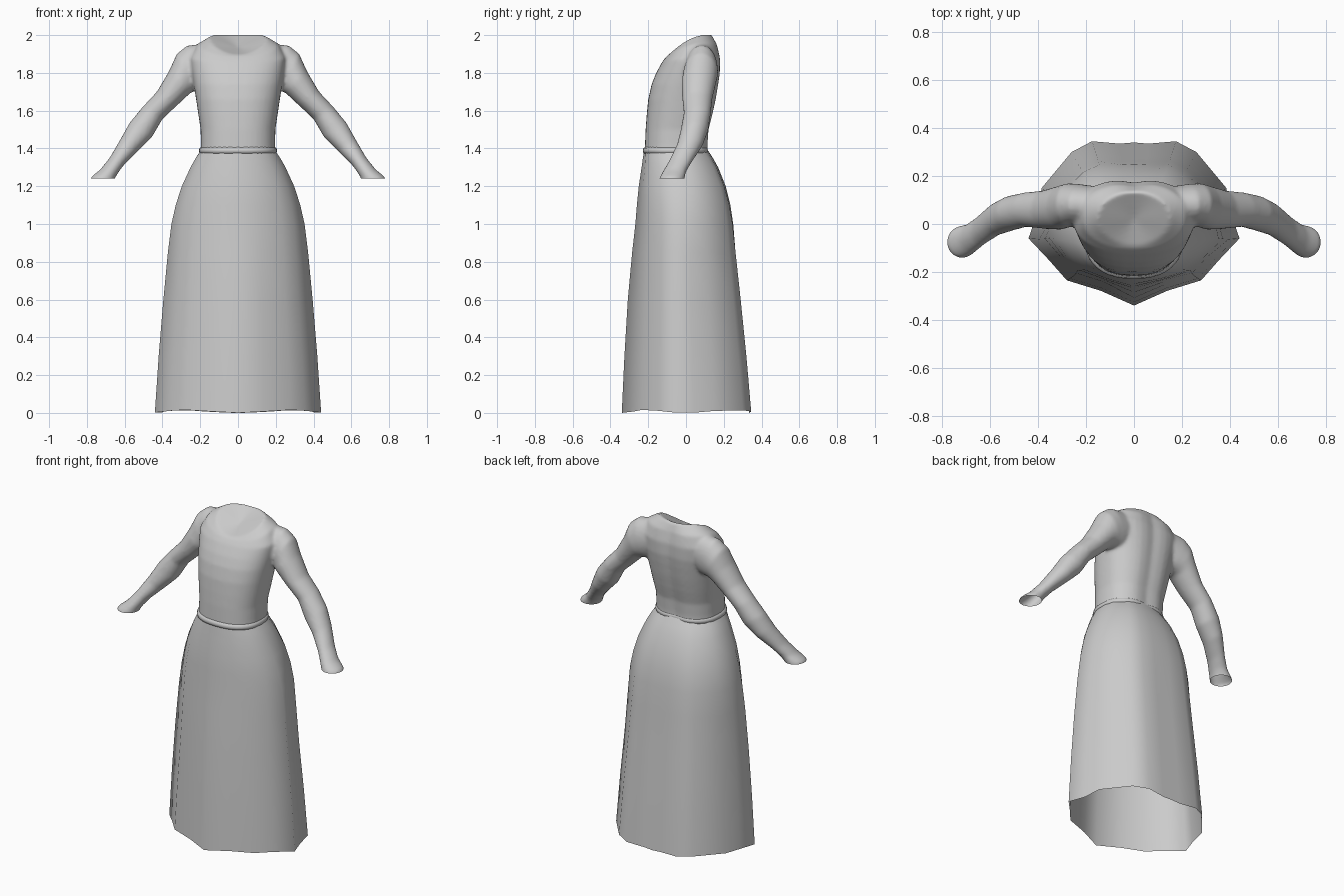
import bpy, bmesh, math
from mathutils import Vector

if "Cube" in bpy.data.objects:
    bpy.data.objects.remove(bpy.data.objects["Cube"])

cloth = bpy.data.materials.new("grey_cloth")
cloth.diffuse_color = (0.6, 0.6, 0.6, 1)
cloth.use_nodes = True
cloth.node_tree.nodes["Principled BSDF"].inputs["Base Color"].default_value = cloth.diffuse_color


def loft(bm, rings, cap_start=False, cap_end=False, tip=None):
    rows = [[bm.verts.new(p) for p in r] for r in rings]
    n = len(rows[0])
    for a, b in zip(rows, rows[1:]):
        for i in range(n):
            j = (i + 1) % n
            bm.faces.new((a[i], a[j], b[j], b[i]))
    if cap_start:
        bm.faces.new(rows[0][::-1])
    if cap_end:
        bm.faces.new(rows[-1])
    if tip:
        c = bm.verts.new(tip)
        for i in range(n):
            bm.faces.new((rows[-1][i], rows[-1][(i + 1) % n], c))


def make(name, bm):
    bmesh.ops.recalc_face_normals(bm, faces=bm.faces)
    me = bpy.data.meshes.new(name)
    bm.to_mesh(me)
    bm.free()
    ob = bpy.data.objects.new(name, me)
    bpy.context.collection.objects.link(ob)
    me.materials.append(cloth)
    me.polygons.foreach_set("use_smooth", [True] * len(me.polygons))
    return ob


def body_ring(w, yf, yb, zf, zs=None, zb=None, e=0.85, n=40):
    # oval section whose front, sides and back may sit at different heights
    zs, zb = zs or zf, zb or zf
    pts = []
    for i in range(n):
        a = 2 * math.pi * i / n
        c, s = math.cos(a), math.sin(a)
        x = w * math.copysign(abs(c) ** e, c)
        u = math.copysign(abs(s) ** e, s)
        y = (yf + yb) / 2 + (yb - yf) / 2 * u
        z = zs + (zb - zf) / 2 * u + ((zb + zf) / 2 - zs) * u * u
        if u > 0 and zf < 1.95 and w > 0.16:      # spine groove
            y -= 0.014 * math.exp(-(x / 0.05) ** 2)
        pts.append((x, y, z))
    return pts


# bodice: torso with shallow neck dish
bm = bmesh.new()
torso = [(.200, -.220, .122, 1.33), (.197, -.217, .122, 1.42), (.198, -.214, .128, 1.50),
         (.210, -.208, .148, 1.58), (.222, -.200, .165, 1.66), (.235, -.182, .178, 1.74),
         (.245, -.158, .186, 1.80), (.255, -.125, .186, 1.86, 1.88, 1.88),
         (.215, -.103, .170, 1.888, 1.95, 1.95),
         (.152, -.090, .135, 1.897, 1.982, 2.005, 1.0)]
rings = []
for t in torso:
    t = list(t) + [None] * (6 - len(t))
    rings.append(body_ring(*t))
loft(bm, rings, cap_start=True, tip=(0, .02, 1.935))

# sleeves: upper x,z / lower x,z / y centre / y half depth
sleeve = [(.17, 1.955, .12, 1.74, .085, .070), (.27, 1.945, .19, 1.71, .082, .085),
          (.325, 1.90, .225, 1.705, .078, .092), (.365, 1.81, .25, 1.695, .068, .092),
          (.43, 1.70, .32, 1.63, .060, .080), (.505, 1.62, .40, 1.555, .060, .072),
          (.575, 1.535, .455, 1.46, .045, .073), (.622, 1.45, .53, 1.385, .020, .068),
          (.68, 1.35, .60, 1.317, -.028, .062), (.73, 1.288, .635, 1.27, -.060, .062),
          (.777, 1.25, .652, 1.24, -.074, .067), (.79, 1.205, .66, 1.195, -.08, .067)]
for side in (-1, 1):
    rings = []
    for xu, zu, xl, zl, yc, h in sleeve:
        ring = []
        for i in range(24):
            a = 2 * math.pi * i / 24
            c, s = math.cos(a), math.sin(a)
            ring.append((side * ((xu + xl) / 2 + (xu - xl) / 2 * c), yc + h * s,
                         (zu + zl) / 2 + (zu - zl) / 2 * c))
        rings.append(ring)
    loft(bm, rings, True, True)
raw = make("bodice_and_sleeves", bm)

# blend torso and sleeves into one garment
m = raw.modifiers.new("blend", 'REMESH')
m.mode = 'VOXEL'
m.voxel_size = 0.010
m = raw.modifiers.new("soften", 'SMOOTH')
m.factor = 0.5
m.iterations = 6
dg = bpy.context.evaluated_depsgraph_get()
bm = bmesh.new()
bm.from_mesh(bpy.data.meshes.new_from_object(raw.evaluated_get(dg)))
bpy.data.objects.remove(raw)
# open the cuffs and the hidden waist end
bmesh.ops.bisect_plane(bm, geom=bm.verts[:] + bm.edges[:] + bm.faces[:],
                       plane_co=(0, 0, 1.24), plane_no=(0, 0, 1), clear_inner=True)
low = [f for f in bm.faces if abs(f.calc_center_median().x) < .35
       and f.calc_center_median().z < 1.37]
bmesh.ops.delete(bm, geom=low, context='FACES')
make("bodice_and_sleeves", bm)

# waistband
bm = bmesh.new()
loft(bm, [body_ring(.198 + d, -.220 - d, .116 + d, z) for d, z in
          ((-.004, 1.372), (.006, 1.376), (.009, 1.388), (.006, 1.402), (-.006, 1.408))])
make("waistband", bm)

# skirt: oval at the waist turning into a folded hem outline
half = [(0, -.34), (.14, -.278), (.28, -.235), (.355, -.15), (.44, -.06), (.405, .04),
        (.385, .15), (.26, .30), (.175, .345), (.06, .335), (0, .34)]
hem = half + [(-x, y) for x, y in half[-2:0:-1]]
levels = [(1.39, .198, -.222, .116), (1.35, .226, -.228, .142), (1.30, .254, -.235, .170),
          (1.20, .300, -.250, .210), (1.10, .332, -.260, .235), (1.00, .354, -.268, .250),
          (.85, .372, -.285, .262), (.60, .395, -.308, .285), (.30, .420, -.326, .315),
          (.008, .44, -.34, .34)]
rings = []
for z, w, yf, yb in levels:
    t = min(1, (1.39 - z) / 0.7) ** 0.8
    ring = []
    for i, (hx, hy) in enumerate(hem):
        yc, ry = (yf + yb) / 2, (yb - yf) / 2
        a = math.atan2(hy / .34, hx / .44)
        c, s = math.cos(a), math.sin(a)
        ox = w * math.copysign(abs(c) ** .85, c)
        oy = yc + ry * math.copysign(abs(s) ** .85, s)
        fx, fy = hx * w / .44, yc + hy * ry / .34
        dz = .008 * math.cos(4 * a) if z < .1 else 0
        ring.append((ox + (fx - ox) * t, oy + (fy - oy) * t, z - dz))
    rings.append(ring)
bm = bmesh.new()
loft(bm, rings)
make("skirt", bm)
